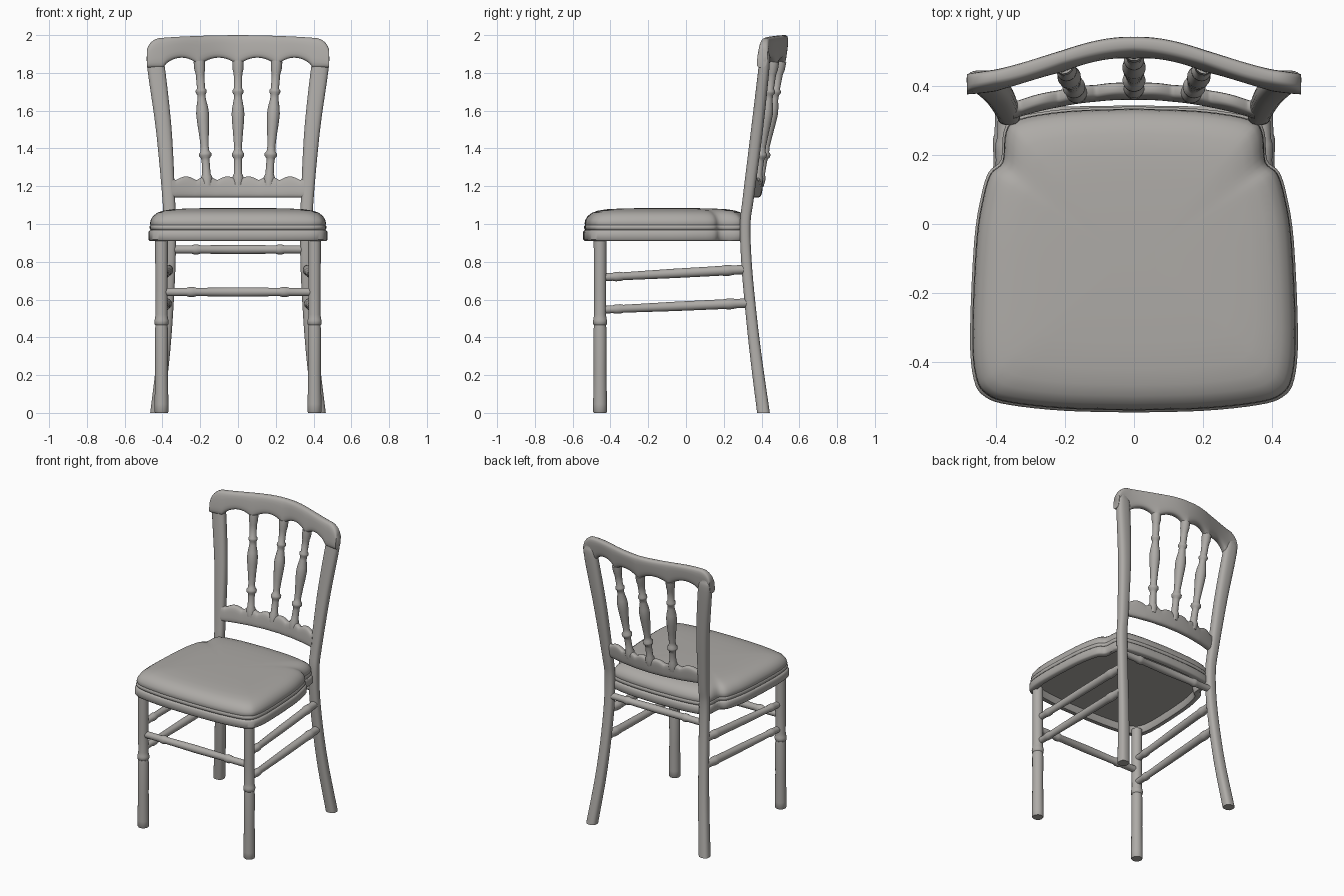
import bpy, bmesh, math
from mathutils import Vector

cube = bpy.data.objects.get("Cube")
if cube:
    bpy.data.objects.remove(cube, do_unlink=True)

paint = bpy.data.materials.new("warm_grey")
paint.use_nodes = True
colour = (0.42, 0.405, 0.385, 1)
paint.diffuse_color = colour
paint.node_tree.nodes["Principled BSDF"].inputs["Base Color"].default_value = colour


def loft(name, rings):
    """Skin a list of equal-length point rings and cap both ends."""
    bm = bmesh.new()
    rows = [[bm.verts.new(p) for p in ring] for ring in rings]
    n = len(rows[0])
    for a, b in zip(rows, rows[1:]):
        for i in range(n):
            j = (i + 1) % n
            bm.faces.new((a[i], a[j], b[j], b[i]))
    bm.faces.new(rows[0])
    bm.faces.new(rows[-1])
    bmesh.ops.recalc_face_normals(bm, faces=bm.faces)
    mesh = bpy.data.meshes.new(name)
    bm.to_mesh(mesh)
    bm.free()
    mesh.materials.append(paint)
    obj = bpy.data.objects.new(name, mesh)
    bpy.context.collection.objects.link(obj)
    bpy.ops.object.select_all(action="DESELECT")
    obj.select_set(True)
    bpy.context.view_layer.objects.active = obj
    bpy.ops.object.shade_smooth_by_angle(angle=math.radians(50))
    return obj


def spline(points, steps=6):
    """Smooth curve through points of any dimension."""
    pts = [Vector(p) for p in points]
    pts = [2 * pts[0] - pts[1]] + pts + [2 * pts[-1] - pts[-2]]
    out = []
    for a, b, c, d in zip(pts, pts[1:], pts[2:], pts[3:]):
        for s in range(steps):
            t = s / steps
            out.append(0.5 * (2 * b + (c - a) * t + (2 * a - 5 * b + 4 * c - d) * t * t
                              + (3 * b - a - 3 * c + d) * t ** 3))
    return out + [pts[-2]]


def oval(n, power):
    """Unit rounded-square outline; a lower power is squarer."""
    out = []
    for i in range(n):
        a = math.tau * (i + 0.5) / n
        c, s = math.cos(a), math.sin(a)
        out.append((math.copysign(abs(c) ** power, c), math.copysign(abs(s) ** power, s)))
    return out


def turned(name, start, end, profile, sides=20):
    """Turned part between two points; profile holds (fraction, radius)."""
    start, end = Vector(start), Vector(end)
    turn = (end - start).to_track_quat("Z", "Y")
    return loft(name, [[start.lerp(end, t) + turn @ Vector((c * r, s * r, 0))
                        for c, s in oval(sides, 1)] for t, r in profile])


def rail(name, half, depth, top, bottom, centre, columns=112):
    """Bowed board whose edges and depth position follow functions of x."""
    rings = []
    for i in range(columns + 1):
        x = half * (2 * i / columns - 1)
        hi, lo = top(x), bottom(x)
        ring = []
        for c, s in oval(20, 0.6):
            z = (hi + lo) / 2 + s * (hi - lo) / 2
            ring.append((x, centre(x, z) + c * depth, z))
        rings.append(ring)
    return loft(name, rings)


# Seat outline: right half, front to back, then mirrored
half = [(0, -0.545), (0.2, -0.54), (0.36, -0.523), (0.43, -0.5), (0.463, -0.45),
        (0.474, -0.32), (0.462, -0.05), (0.442, 0.08), (0.42, 0.15), (0.385, 0.185),
        (0.376, 0.27), (0.34, 0.308), (0.2, 0.332), (0, 0.34)]
right = spline(half, 4)
outline = right + [Vector((-p.x, p.y)) for p in right[-2:0:-1]]


def seat_ring(inset, z):
    cy = -0.1
    return [(p.x * (1 - inset / 0.474), cy + (p.y - cy) * (1 - inset / 0.445), z)
            for p in outline]


frame = [(0.045, 0.955), (0.04, 0.918), (0.035, 0.91), (0.008, 0.91), (0, 0.918),
         (0, 0.958), (0.008, 0.968), (0.03, 0.97)]
loft("seat_frame", [seat_ring(*r) for r in frame])

cushion = [(0.03, 0.962), (0.012, 0.968), (0.006, 0.976), (0.006, 0.988), (0.011, 0.994),
           (0.008, 1.003), (0.012, 1.022), (0.025, 1.043), (0.048, 1.06), (0.08, 1.071),
           (0.125, 1.078), (0.2, 1.082), (0.3, 1.084), (0.4, 1.085)]
loft("seat_cushion", [seat_ring(*r) for r in cushion])

# Legs
leg_profile = [(0, 0.033), (0.006, 0.037), (0.05, 0.037), (0.25, 0.034), (0.47, 0.035),
               (0.5, 0.032), (0.505, 0.037), (0.525, 0.038), (0.535, 0.035), (0.56, 0.032),
               (0.7, 0.033), (1, 0.034)]
# Back post: x, y, z, half width, half depth
post = [(0.43, 0.41, 0, 0.035, 0.034), (0.395, 0.37, 0.3, 0.034, 0.031),
        (0.375, 0.342, 0.55, 0.033, 0.029), (0.363, 0.32, 0.8, 0.033, 0.028),
        (0.362, 0.314, 1.0, 0.033, 0.028), (0.367, 0.33, 1.14, 0.034, 0.03),
        (0.393, 0.376, 1.5, 0.042, 0.032), (0.435, 0.414, 1.84, 0.047, 0.029),
        (0.44, 0.416, 1.92, 0.035, 0.022)]
side_profile = [(0, 0.021), (0.08, 0.021), (0.1, 0.025), (0.13, 0.025), (0.15, 0.021),
                (0.5, 0.025), (0.82, 0.026), (0.85, 0.029), (0.88, 0.029), (0.9, 0.025),
                (1, 0.025)]
cross_profile = [(0, 0.022), (0.16, 0.022), (0.18, 0.027), (0.205, 0.027), (0.225, 0.022),
                 (0.5, 0.025)]
cross_profile += [(1 - t, r) for t, r in cross_profile[-2::-1]]

for side, label in ((1, "left"), (-1, "right")):
    turned(label + "_front_leg", (side * 0.405, -0.455, 0), (side * 0.405, -0.455, 0.93),
           leg_profile)
    loft(label + "_back_post", [[(side * (x + c * w), y + s * d, z) for c, s in oval(20, 0.75)]
                                for x, y, z, w, d in spline(post)])
    turned(label + "_upper_side_stretcher", (side * 0.4, -0.45, 0.717),
           (side * 0.368, 0.325, 0.76), side_profile)
    turned(label + "_lower_side_stretcher", (side * 0.4, -0.45, 0.546),
           (side * 0.376, 0.34, 0.582), side_profile)

turned("front_stretcher", (-0.4, -0.455, 0.64), (0.4, -0.455, 0.64), cross_profile)
turned("back_stretcher", (-0.36, 0.318, 0.865), (0.36, 0.318, 0.865), cross_profile)


# Backrest rails
def crest_y(x, z):
    return 0.42 + 0.05 * (1 + math.cos(math.pi * x / 0.484)) + 0.13 * (z - 2)


def crest_top(x):
    r = 0.075
    d = max(0, abs(x) - 0.41)
    return 2 - 0.02 * (x / 0.48) ** 2 - (r - math.sqrt(r * r - d * d))


def crest_bottom(x):
    a = abs(x)
    u = a / 0.205 if a < 0.205 else min(1, (a - 0.205) / 0.187)
    return 1.828 + 0.052 * max(0, math.sin(math.pi * u)) ** 0.6


def lower_y(x, z):
    return 0.385 - 0.052 * (x / 0.34) ** 2 + 0.13 * (z - 1.2)


def lower_top(x):
    return 1.232 + 0.02 * abs(math.sin(math.pi * x / 0.11))


rail("crest_rail", 0.483, 0.027, crest_top, crest_bottom, crest_y)
rail("lower_back_rail", 0.35, 0.022, lower_top, lambda x: 1.14, lower_y)

# Turned spindles
spindle_profile = [(0, 0.026), (0.07, 0.03), (0.1, 0.022), (0.2, 0.021), (0.225, 0.023),
                   (0.24, 0.032), (0.262, 0.033), (0.28, 0.023), (0.32, 0.021), (0.42, 0.026),
                   (0.52, 0.032), (0.58, 0.034), (0.63, 0.031), (0.7, 0.022), (0.735, 0.022),
                   (0.75, 0.029), (0.768, 0.029), (0.785, 0.021), (0.9, 0.023), (0.94, 0.029),
                   (1, 0.03)]
for k, label in ((1, "left"), (0, "middle"), (-1, "right")):
    x0, x1 = k * 0.163, k * 0.205
    turned(label + "_spindle", (x0, lower_y(x0, 1.2), 1.2), (x1, crest_y(x1, 1.86), 1.86),
           spindle_profile)
